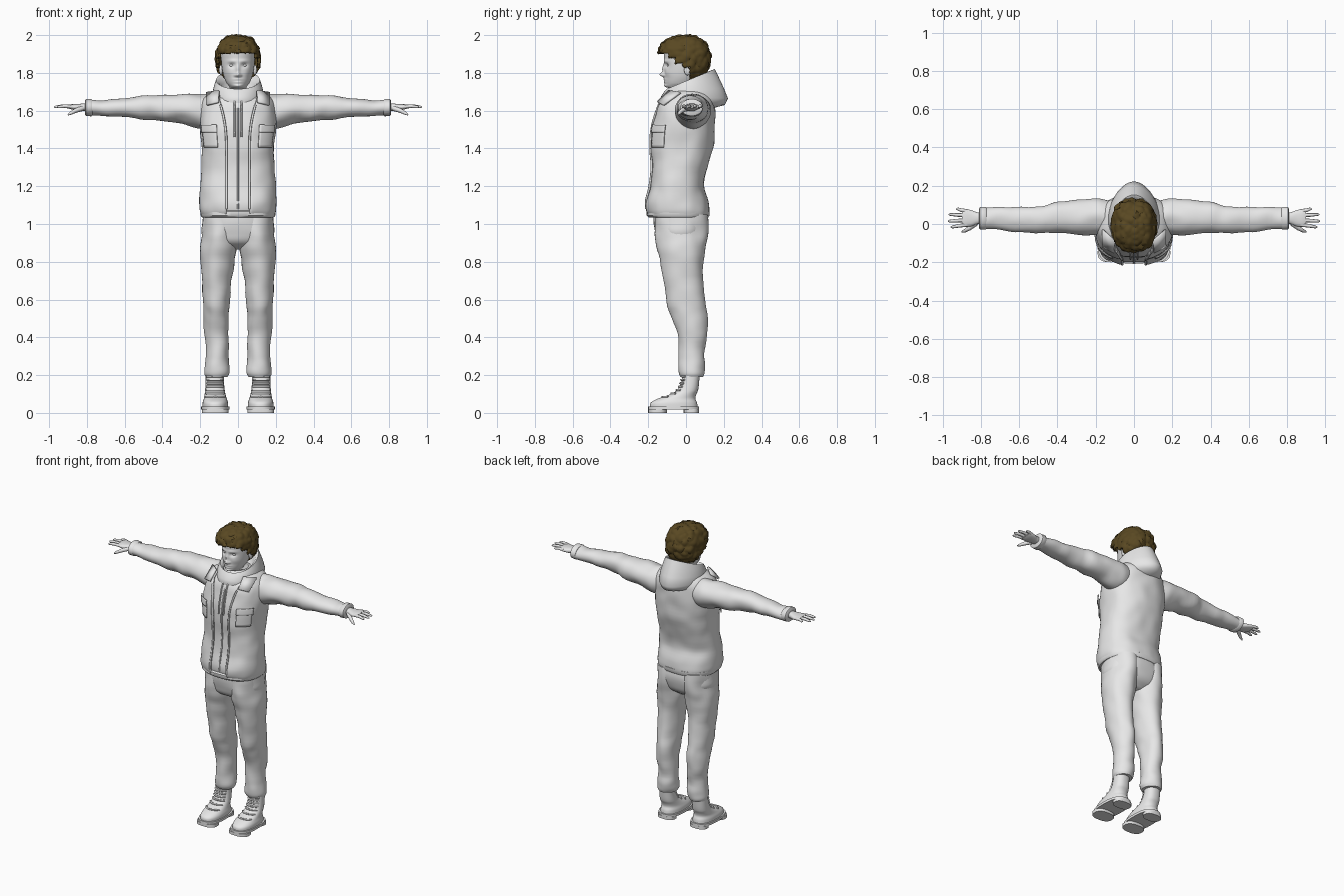
import bpy, bmesh, math
from math import sin, cos, pi, exp
from mathutils import Vector, noise

cube = bpy.data.objects.get("Cube")
if cube:
    bpy.data.objects.remove(cube, do_unlink=True)


def material(name, rgb):
    m = bpy.data.materials.new(name)
    m.use_nodes = True
    m.diffuse_color = (*rgb, 1)
    m.node_tree.nodes["Principled BSDF"].inputs["Base Color"].default_value = (*rgb, 1)
    return m


GREY = material("light_grey", (0.8, 0.8, 0.8))
BROWN = material("brown_hair", (0.1, 0.065, 0.016))


def finish(name, bm, mat=GREY, mirror=False, thick=0, angle=45):
    """Turn a bmesh into a smooth-shaded object with optional shell and mirror."""
    bmesh.ops.recalc_face_normals(bm, faces=bm.faces)
    me = bpy.data.meshes.new(name)
    bm.to_mesh(me)
    bm.free()
    me.materials.append(mat)
    ob = bpy.data.objects.new(name, me)
    bpy.context.collection.objects.link(ob)
    bpy.ops.object.select_all(action='DESELECT')
    ob.select_set(True)
    bpy.context.view_layer.objects.active = ob
    bpy.ops.object.shade_smooth_by_angle(angle=math.radians(angle))
    if thick:
        mod = ob.modifiers.new("shell", 'SOLIDIFY')
        mod.thickness, mod.offset = thick, 0
    if mirror:
        ob.modifiers.new("mirror", 'MIRROR')
    return ob


def skin(name, rows, closed=True, caps=True, **kw):
    """Join rows of points into a quad surface."""
    bm = bmesh.new()
    vs = [[bm.verts.new(p) for p in row] for row in rows]
    n = len(vs[0])
    for a, b in zip(vs, vs[1:]):
        for j in range(n if closed else n - 1):
            k = (j + 1) % n
            bm.faces.new((a[j], a[k], b[k], b[j]))
    if closed and caps:
        bm.faces.new(vs[0])
        bm.faces.new(vs[-1])
    return finish(name, bm, **kw)


def sample(rings, key):
    """Smoothly interpolate ring values at a position along the loft."""
    i = max(k for k in range(len(rings) - 1) if k == 0 or rings[k][0] <= key)
    a, b = rings[i], rings[i + 1]
    prev, nxt = rings[max(i - 1, 0)], rings[min(i + 2, len(rings) - 1)]
    h = b[0] - a[0]
    s = (key - a[0]) / h
    out = []
    for c in range(1, 5):
        ma = (b[c] - prev[c]) / (b[0] - prev[0]) * h
        mb = (nxt[c] - a[c]) / (nxt[0] - a[0]) * h
        d = b[c] - a[c]
        out.append(a[c] + s * (ma + s * (3 * d - 2 * ma - mb + s * (ma + mb - 2 * d))))
    return out


def point(rings, key, t, off=0.0, axis='z', p=2.0):
    """Point on a lofted surface; for upright lofts t=0 is the front."""
    c1, c2, r1, r2 = sample(rings, key)
    u, v = [math.copysign(abs(f) ** (2 / p), f) for f in (sin(t), cos(t))]
    if axis == 'z':
        return Vector((c1 + (r1 + off) * u, c2 - (r2 + off) * v, key))
    return Vector((key, c1 + (r1 + off) * u, c2 + (r2 + off) * v))


def keys_of(rings, steps):
    ks = [a[0] + (b[0] - a[0]) * s / steps for a, b in zip(rings, rings[1:]) for s in range(steps)]
    return ks + [rings[-1][0]]


def loft(name, rings, axis='z', p=2.0, n=40, steps=4, fold=0, off=0, warp=None, gap=None, **kw):
    rows = []
    for key in keys_of(rings, steps):
        t0 = gap(key) if gap else 0
        row = []
        for j in range(n):
            t = t0 + (2 * pi - 2 * t0) * j / (n - 1 if gap else n)
            q = point(rings, key, t, off, axis, p)
            if fold:
                q = point(rings, key, t, off + fold * noise.noise(q * 13), axis, p)
            row.append(warp(q) if warp else q)
        rows.append(row)
    return skin(name, rows, closed=not gap, **kw)


def tubes(name, paths, depth, mirror=True):
    """Round cords; each path point is x, y, z and a relative radius."""
    cu = bpy.data.curves.new(name, 'CURVE')
    cu.dimensions = '3D'
    cu.bevel_depth, cu.bevel_resolution, cu.use_fill_caps = depth, 2, True
    for side in ((1, -1) if mirror else (1,)):
        for path in paths:
            sp = cu.splines.new('POLY')
            sp.points.add(len(path) - 1)
            for pt, (x, y, z, r) in zip(sp.points, path):
                pt.co, pt.radius = (side * x, y, z, 1), r
    cu.materials.append(GREY)
    bpy.context.collection.objects.link(bpy.data.objects.new(name, cu))


def ball(name, loc, size, mirror=False):
    bm = bmesh.new()
    bmesh.ops.create_uvsphere(bm, u_segments=20, v_segments=12, radius=1)
    for v in bm.verts:
        v.co = Vector(loc) + v.co * Vector(size)
    return finish(name, bm, mirror=mirror)


# Hoodie and open jacket
torso = [(1.045, 0, -.04, .192, .16), (1.075, 0, -.045, .2, .167), (1.12, 0, -.05, .2, .163),
         (1.2, 0, -.05, .197, .143), (1.3, 0, -.035, .192, .147), (1.4, 0, -.025, .19, .165),
         (1.5, 0, -.018, .2, .167), (1.58, 0, -.008, .2, .159), (1.64, 0, 0, .19, .147),
         (1.68, 0, .01, .16, .12), (1.71, 0, .015, .11, .085)]
TP = 2.4


def opening(z):
    k = min(max((z - 1.42) / .24, 0), 1)
    return math.asin(min((.06 + .04 * k * k) / sample(torso, z)[2], .9) ** (TP / 2))


loft("hoodie_body", torso, p=TP, off=-.014, fold=.004)
loft("jacket", torso, p=TP, n=64, off=-.004, fold=.006, gap=opening, thick=.012)
loft("jacket_hem", [(1.035, 0, -.04, .19, .158), (1.045, 0, -.042, .198, .166),
                    (1.065, 0, -.042, .198, .166), (1.072, 0, -.042, .19, .158)], p=TP, steps=1, n=48)


def patch(name, t0, t1, z0, z1, off, thick=.006):
    rows = [[point(torso, z0 + (z1 - z0) * i / 6, t0 + (t1 - t0) * j / 8, off, p=TP)
             for j in range(9)] for i in range(7)]
    return skin(name, rows, closed=False, mirror=True, thick=thick)


patch("breast_pocket", .5, 1.08, 1.405, 1.5, .008)
patch("pocket_flap", .48, 1.1, 1.485, 1.525, .013)
skin("collar_point", [[(.1, -.09, 1.705), (.165, -.03, 1.695)], [(.105, -.15, 1.645), (.165, -.118, 1.63)]],
     closed=False, mirror=True, thick=.012)


def torso_cord(t, z0, z1, off):
    return [(*point(torso, z0 + (z1 - z0) * i / 8, t, off, p=TP), 1) for i in range(9)]


tubes("drawstrings", [torso_cord(.06, 1.46, 1.67, -.006)], .005)
tubes("zipper", [torso_cord(0, 1.08, 1.68, -.013)], .005, mirror=False)
tubes("jacket_edges", [[(*point(torso, 1.08 + .05 * i, opening(1.08 + .05 * i), .003, p=TP), 1)
                        for i in range(12)]], .006)

# Hood: rows of front height, back height, half width, front and back depth
hood = []
for zf, zb, rx, yf, yb in ((1.61, 1.61, .12, -.13, .13), (1.655, 1.63, .142, -.138, .205),
                           (1.675, 1.665, .145, -.132, .222), (1.69, 1.72, .142, -.122, .2),
                           (1.705, 1.78, .132, -.112, .172), (1.715, 1.82, .122, -.102, .152),
                           (1.71, 1.815, .11, -.094, .137), (1.69, 1.77, .094, -.085, .115),
                           (1.64, 1.68, .07, -.07, .08)):
    row = []
    for j in range(48):
        t = 2 * pi * j / 48
        b = (1 - cos(t)) / 2
        row.append(((rx * sin(t)) * (1 - .25 * b * b), yf + (yb - yf) * b, zf + (zb - zf) * b))
    hood.append(row)
skin("hood", hood, angle=70)

# Sleeves, cuffs and hands
loft("sleeve", [(.1, .03, 1.6, .08, .08), (.17, .037, 1.595, .092, .092), (.22, .037, 1.598, .093, .088),
                (.3, .036, 1.61, .09, .076), (.41, .036, 1.614, .082, .07), (.48, .023, 1.616, .068, .062),
                (.62, .025, 1.617, .064, .051), (.72, .03, 1.612, .058, .044), (.785, .03, 1.613, .054, .04)],
     axis='x', fold=.008, mirror=True)
loft("cuff", [(.77, .03, 1.616, .054, .04), (.777, .03, 1.616, .06, .046),
              (.805, .03, 1.617, .059, .045), (.81, .03, 1.617, .05, .037)],
     axis='x', steps=1, mirror=True)
loft("palm", [(.79, .03, 1.618, .03, .022), (.82, .03, 1.618, .031, .02), (.85, .03, 1.618, .042, .017),
              (.88, .032, 1.62, .046, .014), (.9, .034, 1.622, .04, .009)],
     axis='x', p=2.3, n=24, mirror=True)
fingers = [[(.87, y0, 1.62, 1.05), ((.87 + x1) / 2 + .005, (y0 + y1) / 2, 1.624, 1), (x1 - .008, y1, 1.62, .75),
            (x1, y1, 1.619, .3)] for y0, x1, y1 in ((-.004, .958, -.016), (.02, .973, .015), (.045, .969, .05),
                                                  (.067, .93, .079))]
fingers.append([(.825, .005, 1.612, 1.5), (.86, -.022, 1.6, 1.25), (.885, -.036, 1.587, .95), (.9, -.04, 1.578, .4)])
tubes("fingers", fingers, .0095)

# Trousers
loft("trouser_leg", [(.19, .11, .03, .054, .06), (.21, .11, .03, .063, .068), (.25, .111, .03, .064, .072),
                     (.3, .11, .03, .06, .067), (.4, .112, .034, .063, .076), (.5, .113, .02, .065, .095),
                     (.57, .113, .003, .07, .101), (.7, .112, -.014, .08, .103), (.8, .108, -.022, .091, .113),
                     (.88, .1, -.025, .097, .13), (.95, .097, -.025, .094, .14), (1.05, .093, -.025, .09, .138)],
     fold=.008, mirror=True)
loft("trouser_seat", [(.865, 0, -.02, .07, .06), (.9, 0, -.025, .16, .115), (.95, 0, -.025, .192, .137),
                      (1.0, 0, -.025, .19, .145), (1.06, 0, -.03, .183, .142)], p=2.3, fold=.004)

# Boots
boot = [(.03, .12, -.065, .068, .127), (.055, .12, -.064, .067, .122), (.075, .12, -.05, .061, .1),
        (.095, .121, -.02, .056, .073), (.12, .122, .008, .052, .056), (.18, .123, .025, .048, .046),
        (.24, .12, .028, .05, .048)]
loft("boot", boot, p=2.3, mirror=True)


def slab(name, z0, z1, yc, rx, ry):
    loft(name, [(z0, .12, yc, rx, ry), (z1, .12, yc, rx, ry)], p=2.6, steps=1, mirror=True)


slab("sole", .018, .034, -.065, .075, .135)
slab("sole_tread", 0, .02, -.15, .07, .05)
slab("heel", 0, .02, .029, .06, .041)
tubes("laces", [[(*point(boot, .085 + .018 * i, -.9 + .3 * j, .003, p=2.3), 1) for j in range(7)]
                for i in range(7)], .0055)

# Head: each bump is side offset, height, depth, width and tallness
bumps = ((0, 1.79, .024, .011, .012), (0, 1.82, .011, .009, .025), (.033, 1.84, -.013, .017, .011),
         (.03, 1.862, .005, .026, .008), (0, 1.766, .006, .022, .005), (0, 1.751, .006, .018, .005),
         (0, 1.73, .008, .02, .01), (.047, 1.8, .004, .02, .02), (.014, 1.787, .009, .007, .007))


def face(q):
    if q.y < -.03:
        for x, z, amp, sx, sz in bumps:
            q.y -= amp * exp(-((abs(q.x) - x) / sx) ** 2 - ((q.z - z) / sz) ** 2)
    return q


loft("head", [(1.64, 0, .02, .058, .062), (1.71, 0, .012, .055, .06), (1.724, 0, -.03, .045, .07),
              (1.745, 0, -.026, .06, .085), (1.78, 0, -.018, .075, .095), (1.82, 0, -.01, .084, .105),
              (1.87, 0, -.005, .089, .11), (1.92, 0, -.005, .087, .11), (1.96, 0, 0, .068, .088),
              (1.98, 0, 0, .035, .045)], n=96, steps=8, warp=face, angle=80)
ball("eye", (.033, -.088, 1.84), (.013, .012, .009), mirror=True)
ball("ear", (.09, .008, 1.815), (.01, .018, .028), mirror=True)

# Curly hair cap, cut along the hairline
bm = bmesh.new()
bmesh.ops.create_icosphere(bm, subdivisions=5, radius=1)
for v in bm.verts:
    d = v.co / sum(abs(c) ** 2.4 for c in v.co) ** (1 / 2.4)
    q = d * Vector((.117, .138, .12))
    clump = noise.voronoi(q * 28)[0][0]
    v.co = q * (1.035 - .13 * clump + .03 * noise.noise(q * 45)) + Vector((0, -.01, 1.877))


def hairline(y):
    for limit, z in ((-.09, 1.905), (-.055, 1.88), (-.02, 1.85), (.02, 1.83)):
        if y < limit:
            return z
    return 1.765


bare = [f for f in bm.faces if f.calc_center_median().z < hairline(f.calc_center_median().y)]
bmesh.ops.delete(bm, geom=bare, context='FACES')
finish("hair", bm, mat=BROWN, thick=.014, angle=30)
